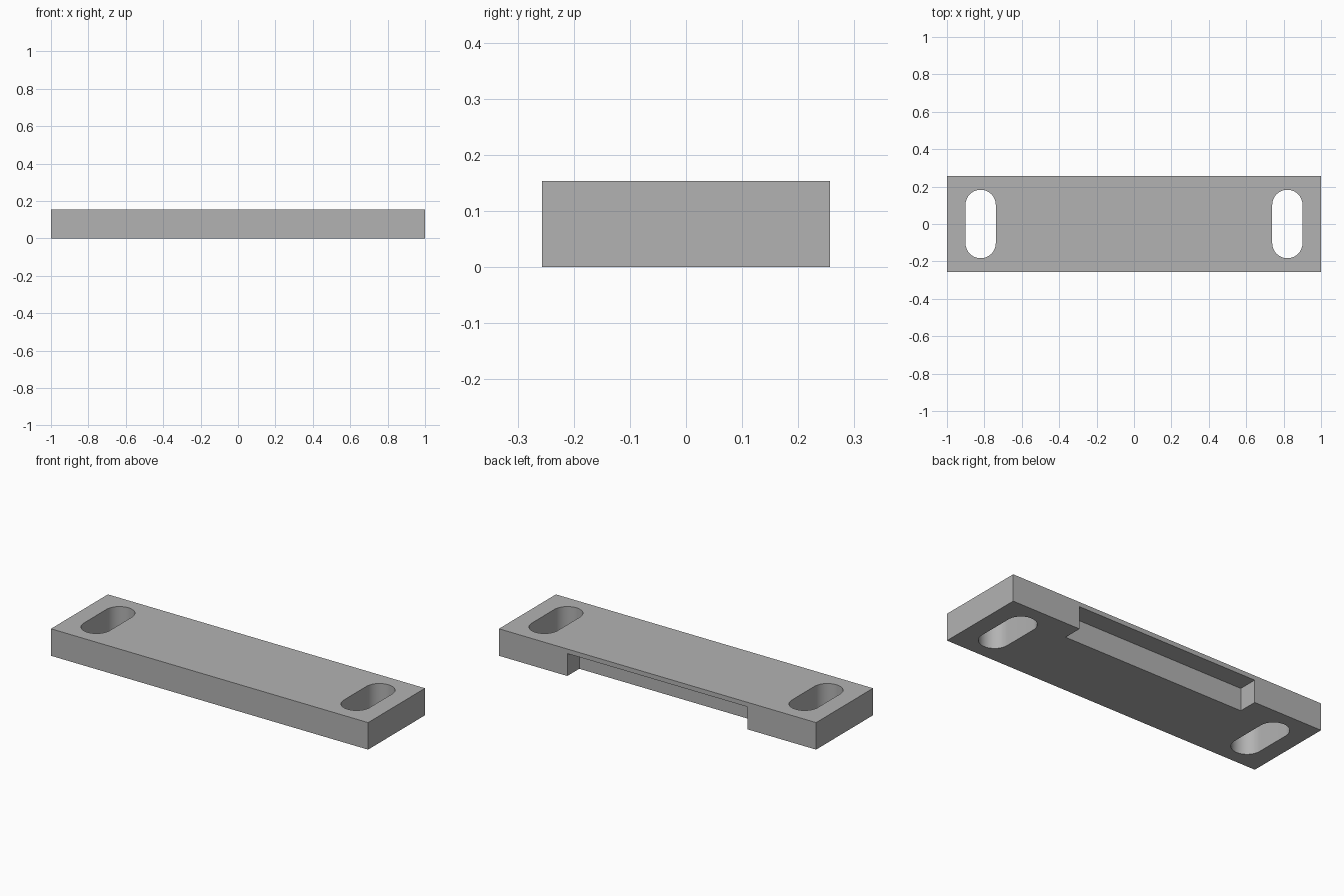
import bpy
import bmesh
from math import cos, sin, pi, radians

if "Cube" in bpy.data.objects:
    bpy.data.objects.remove(bpy.data.objects["Cube"], do_unlink=True)

LENGTH, WIDTH, HEIGHT = 2.0, 0.513, 0.154
SLOT_X, SLOT_RADIUS, SLOT_HALF = 0.82, 0.081, 0.183
NOTCH_HALF, NOTCH_DEPTH, LIP = 0.569, 0.108, 0.026
ARC_STEPS = 24

grey = bpy.data.materials.new("plain grey")
grey.use_nodes = True
grey.diffuse_color = (0.45, 0.45, 0.45, 1)
grey.node_tree.nodes["Principled BSDF"].inputs["Base Color"].default_value = grey.diffuse_color


def prism(name, outline, z0, z1):
    """Extrude a flat outline from z0 up to z1."""
    bm = bmesh.new()
    base = bm.faces.new([bm.verts.new((x, y, z0)) for x, y in outline])
    top = bmesh.ops.extrude_face_region(bm, geom=[base])["geom"]
    moved = [v for v in top if isinstance(v, bmesh.types.BMVert)]
    bmesh.ops.translate(bm, verts=moved, vec=(0, 0, z1 - z0))
    bmesh.ops.recalc_face_normals(bm, faces=bm.faces)
    mesh = bpy.data.meshes.new(name)
    bm.to_mesh(mesh)
    bm.free()
    mesh.materials.append(grey)
    obj = bpy.data.objects.new(name, mesh)
    bpy.context.collection.objects.link(obj)
    return obj


def rectangle(x0, x1, y0, y1):
    return [(x0, y0), (x1, y0), (x1, y1), (x0, y1)]


def slot(cx):
    """Rounded slot outline running front to back."""
    offset = SLOT_HALF - SLOT_RADIUS
    points = []
    for start, cy in ((0, offset), (pi, -offset)):
        for i in range(ARC_STEPS + 1):
            a = start + pi * i / ARC_STEPS
            points.append((cx + SLOT_RADIUS * cos(a), cy + SLOT_RADIUS * sin(a)))
    return points


# Main plate
plate = prism("mounting_plate",
              rectangle(-LENGTH / 2, LENGTH / 2, -WIDTH / 2, WIDTH / 2), 0, HEIGHT)

# Cutters: two through slots and the notch under the back lip
cutters = [prism("slot_cutter", slot(side * SLOT_X), -0.1, HEIGHT + 0.1) for side in (-1, 1)]
cutters.append(prism("notch_cutter",
                     rectangle(-NOTCH_HALF, NOTCH_HALF, WIDTH / 2 - NOTCH_DEPTH, WIDTH / 2 + 0.1),
                     -0.1, HEIGHT - LIP))

bpy.ops.object.select_all(action='DESELECT')
plate.select_set(True)
bpy.context.view_layer.objects.active = plate
for cutter in cutters:
    cutter.hide_render = True
    cut = plate.modifiers.new("cut", 'BOOLEAN')
    cut.operation = 'DIFFERENCE'
    cut.solver = 'EXACT'
    cut.object = cutter
    bpy.ops.object.modifier_apply(modifier=cut.name)
    bpy.data.objects.remove(cutter, do_unlink=True)

# Smooth slot walls, sharp edges elsewhere
bpy.ops.object.shade_smooth_by_angle(angle=radians(30))
